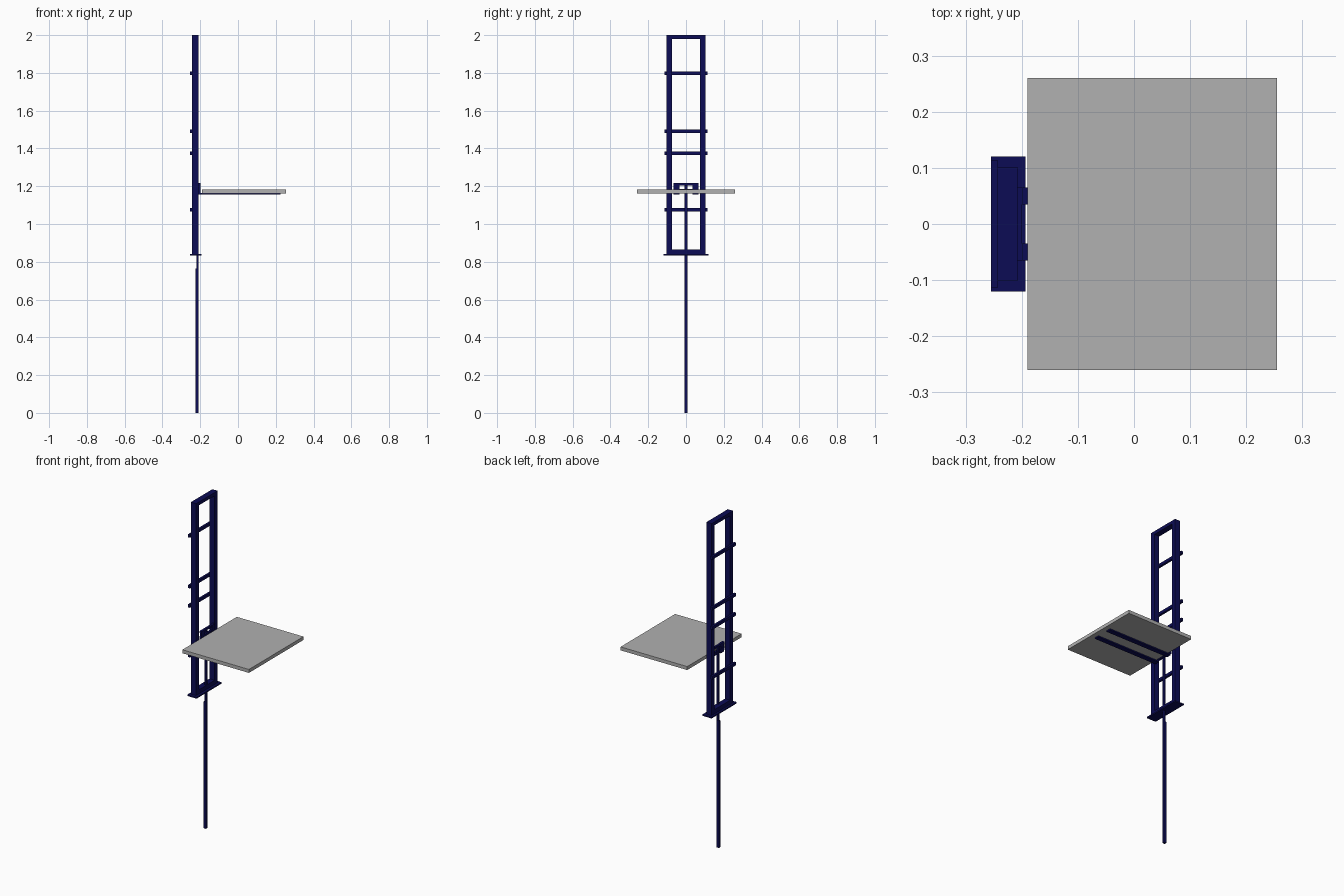
import bpy

if "Cube" in bpy.data.objects:
    bpy.data.objects.remove(bpy.data.objects["Cube"])


def material(name, rgb):
    m = bpy.data.materials.new(name)
    m.diffuse_color = (*rgb, 1.0)
    m.use_nodes = True
    m.node_tree.nodes["Principled BSDF"].inputs["Base Color"].default_value = m.diffuse_color
    return m


NAVY = material("navy_paint", (0.0035, 0.0035, 0.09))
GREY = material("grey_deck", (0.44, 0.44, 0.44))


def box(name, x, y, z, mat=NAVY):
    """Box from (min, max) ranges on each axis."""
    bpy.ops.mesh.primitive_cube_add(size=1)
    ob = bpy.context.object
    ob.name = name
    ranges = (x, y, z)
    ob.location = [(a + b) / 2 for a, b in ranges]
    ob.scale = [b - a for a, b in ranges]
    bpy.ops.object.transform_apply(location=True, scale=True)
    ob.data.materials.append(mat)
    return ob


def pair(name, x, y, z):
    """Box mirrored to both sides of the y axis."""
    box(name + "_back", x, y, z)
    box(name + "_front", x, (-y[1], -y[0]), z)


MAST_X = (-0.243, -0.208)

# Mast frame
pair("mast_rail", MAST_X, (0.075, 0.102), (0.84, 2.0))
box("mast_top_bar", MAST_X, (-0.075, 0.075), (1.98, 2.0))
box("mast_bottom_bar", MAST_X, (-0.075, 0.075), (0.84, 0.866))
box("mast_base_plate", (-0.255, -0.193), (-0.12, 0.12), (0.833, 0.841))

# Cross bars running behind the rails
for i, z in enumerate((1.075, 1.375, 1.492, 1.798)):
    box(f"cross_bar_{i + 1}", (-0.255, -0.242), (-0.113, 0.113), (z - 0.009, z + 0.009))

# Lifting ram: sleeve and thinner rod
box("ram_sleeve", (-0.225, -0.209), (-0.008, 0.008), (0.0, 0.765))
box("ram_rod", (-0.220, -0.208), (-0.007, 0.007), (0.765, 1.208))

# Fork carriage
box("carriage_top_bar", (-0.212, -0.200), (-0.065, 0.065), (1.203, 1.216))
box("carriage_lower_bar", (-0.212, -0.200), (-0.065, 0.065), (1.165, 1.185))
pair("fork_upright", (-0.208, -0.198), (0.035, 0.065), (1.155, 1.216))
pair("fork_blade", (-0.200, 0.225), (0.035, 0.065), (1.155, 1.163))

# Load platform
box("platform", (-0.19, 0.255), (-0.26, 0.26), (1.162, 1.183), GREY)
